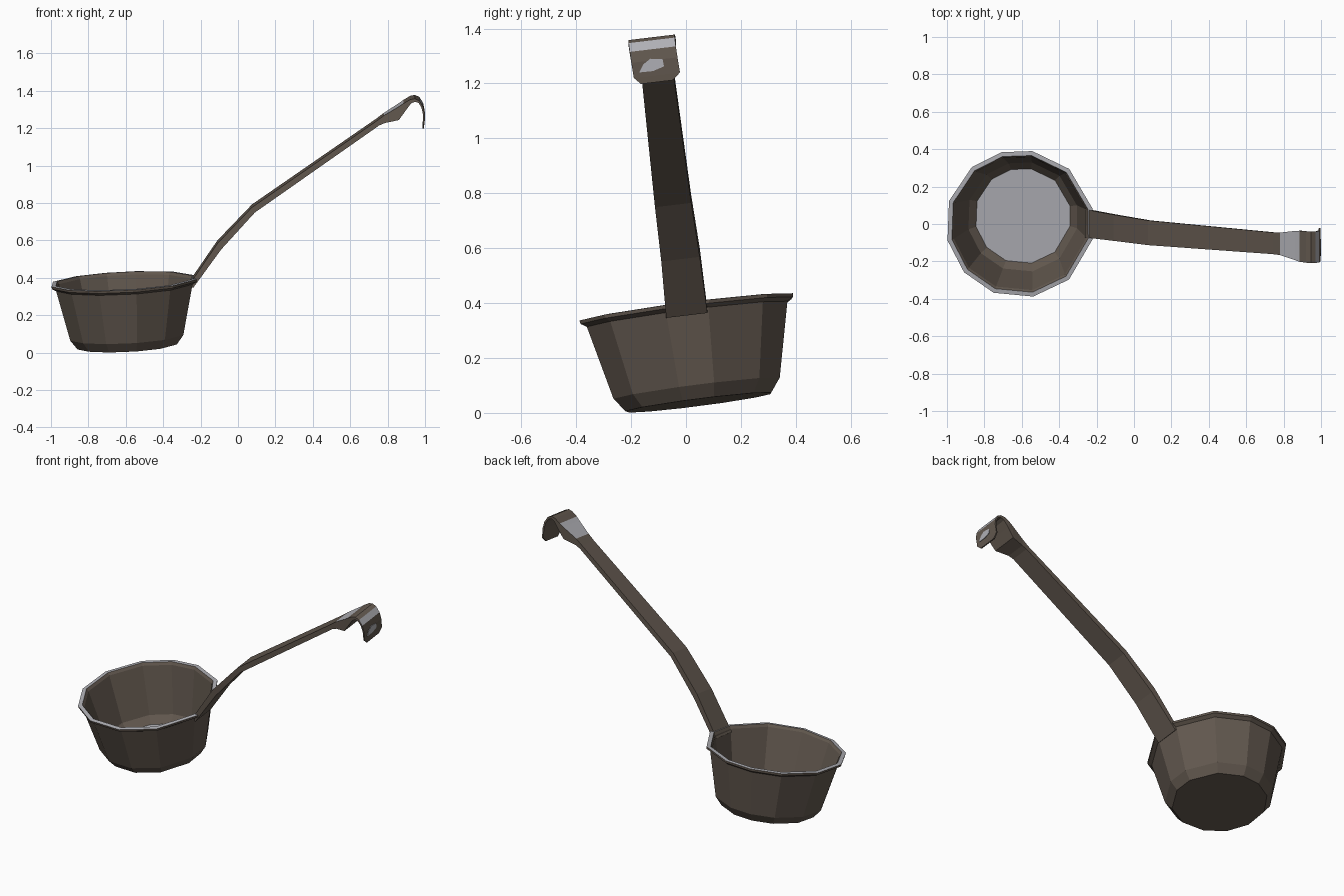
import bpy, bmesh, math
from mathutils import Vector, Matrix

if "Cube" in bpy.data.objects:
    bpy.data.objects.remove(bpy.data.objects["Cube"])


def material(name, rgb):
    m = bpy.data.materials.new(name)
    m.diffuse_color = (*rgb, 1)
    m.use_nodes = True
    m.node_tree.nodes["Principled BSDF"].inputs["Base Color"].default_value = m.diffuse_color
    return m


BROWN = material("dark bronze", (0.122, 0.097, 0.077))
GREY = material("worn steel", (0.43, 0.43, 0.46))


def finish(bm, name):
    bmesh.ops.recalc_face_normals(bm, faces=bm.faces)
    me = bpy.data.meshes.new(name)
    bm.to_mesh(me)
    bm.free()
    me.materials.append(BROWN)
    me.materials.append(GREY)
    ob = bpy.data.objects.new(name, me)
    bpy.context.collection.objects.link(ob)
    return ob


def loft(bm, rings, grey):
    """Bridge closed rings, cap both ends; grey(ring, side) picks the pale faces."""
    n = len(rings[0])
    vs = [[bm.verts.new(p) for p in r] for r in rings]
    for i in range(len(vs) - 1):
        for j in range(n):
            k = (j + 1) % n
            f = bm.faces.new((vs[i][j], vs[i][k], vs[i + 1][k], vs[i + 1][j]))
            f.material_index = int(grey(i, j))
    return bm.faces.new(vs[0]), bm.faces.new(vs[-1])


# Bowl: twelve uneven sides, tilted axis, thin wall with a flanged rim
angles = [12, 48, 80, 104, 130, 162, 193, 221, 249, 280, 311, 348]
profile = [(0.272, 0), (0.31, 0.05), (0.374, 0.322), (0.396, 0.335), (0.398, 0.348),
           (0.374, 0.350), (0.364, 0.335), (0.298, 0.055), (0.258, 0.015)]
axis = Vector((-0.05, -0.128, 1)).normalized()
side = Vector((1, 0, 0.05)).normalized()
tilt = Matrix((side, axis.cross(side), axis)).transposed()
base = Vector((-0.593, 0.045, 0.038))
rings = [[base + tilt @ Vector((r * math.cos(math.radians(a)), r * math.sin(math.radians(a)), h))
          for a in angles] for r, h in profile]
bm = bmesh.new()
bottom, floor = loft(bm, rings, lambda i, j: i == 4)
floor.material_index = 1
finish(bm, "bowl")

# Handle and hook: outer x,z / inner x,z / centre y / half width
sections = [
    (-0.262, 0.370, -0.240, 0.355, 0.003, 0.075),
    (-0.110, 0.592, -0.090, 0.560, -0.020, 0.070),
    (0.075, 0.785, 0.090, 0.757, -0.047, 0.066),
    (0.740, 1.245, 0.755, 1.222, -0.103, 0.058),
    (0.780, 1.275, 0.785, 1.235, -0.106, 0.060),
    (0.860, 1.325, 0.860, 1.253, -0.115, 0.078),
    (0.885, 1.342, 0.897, 1.305, -0.119, 0.083),
    (0.920, 1.363, 0.925, 1.342, -0.123, 0.084),
    (0.945, 1.368, 0.946, 1.352, -0.125, 0.084),
    (0.970, 1.357, 0.966, 1.345, -0.125, 0.084),
    (0.990, 1.325, 0.981, 1.320, -0.121, 0.084),
    (0.998, 1.285, 0.989, 1.283, -0.115, 0.084),
    (0.996, 1.230, 0.988, 1.230, -0.106, 0.084),
    (0.994, 1.205, 0.986, 1.205, -0.106, 0.058),
]
rings = []
for xo, zo, xi, zi, yc, w in sections:
    roll = 0.12 * w
    rings.append([(xo, yc - w, zo - roll), (xo, yc + w, zo + roll),
                  (xi, yc + w, zi + roll), (xi, yc - w, zi - roll)])
bm = bmesh.new()
loft(bm, rings, lambda i, j: j == 0 and i in (4, 5, 9))
finish(bm, "handle_with_hook")

# Worn patch on the outside of the hook
bm = bmesh.new()
outline = [(-0.17, 1.24), (-0.12, 1.245), (-0.08, 1.262), (-0.085, 1.288), (-0.13, 1.29), (-0.155, 1.27)]
rings = [[(x, y, z) for y, z in outline] for x in (0.994, 1.0)]
for f in loft(bm, rings, lambda i, j: True):
    f.material_index = 1
finish(bm, "hook_wear_patch")
